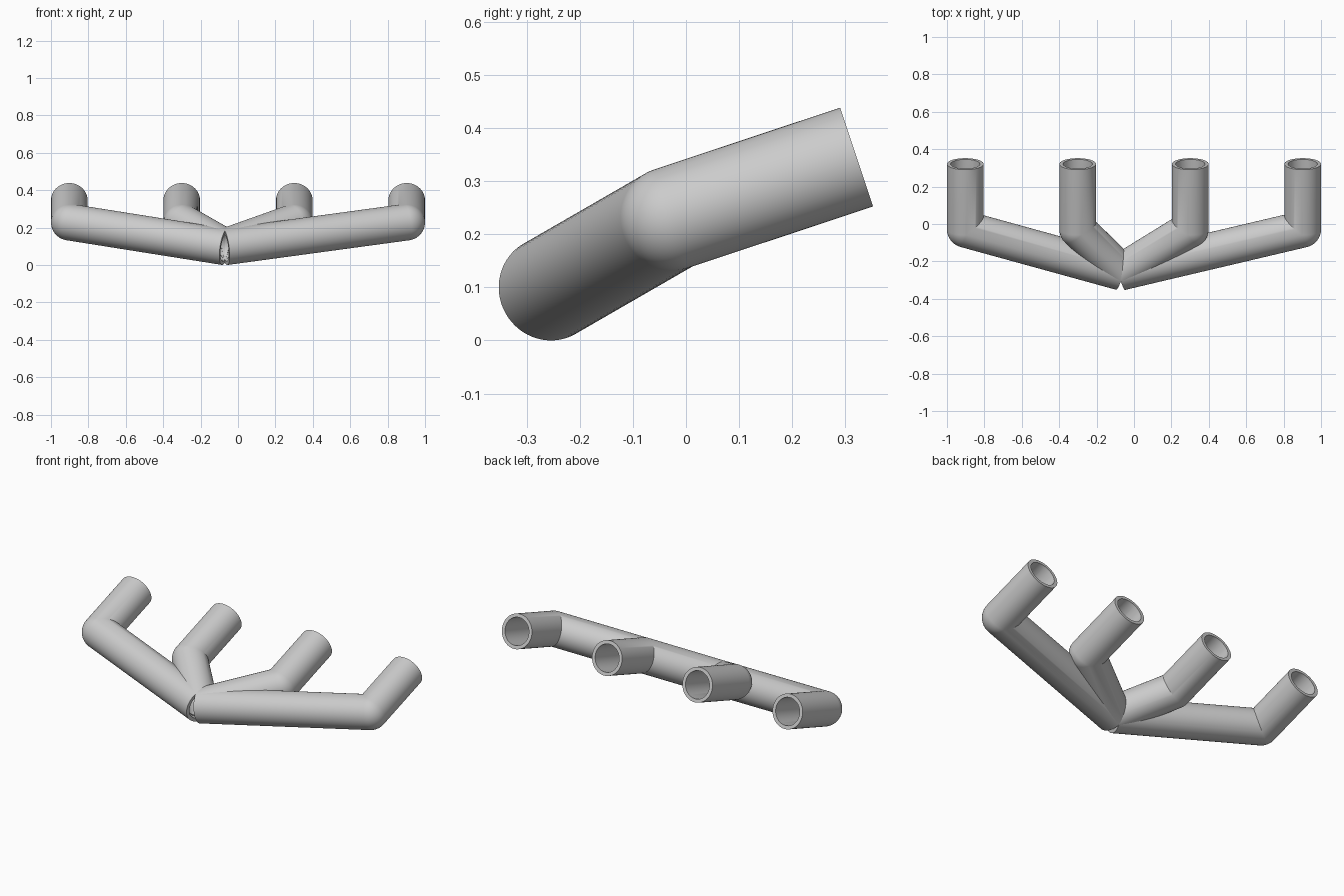
import bpy, bmesh
from math import sin, cos, pi, radians
from mathutils import Vector, Matrix

if "Cube" in bpy.data.objects:
    bpy.data.objects.remove(bpy.data.objects["Cube"], do_unlink=True)

OUTER, BORE = 0.098, 0.078
SIDES, STEPS = 64, 12
COLLECTOR = Vector((-0.07, -0.257, 0.097))

metal = bpy.data.materials.new("plain grey metal")
metal.use_nodes = True
grey = (0.6, 0.6, 0.6, 1)
metal.diffuse_color = grey
metal.node_tree.nodes["Principled BSDF"].inputs["Base Color"].default_value = grey


def sweep(bm, start, elbow, end, radius):
    """Tube wall with a ball-shaped outer bend and a mitred inner bend."""
    d1 = (elbow - start).normalized()
    d2 = (end - elbow).normalized()
    axis = d1.cross(d2).normalized()
    bend = d1.angle(d2)

    def outward(angle):
        return Matrix.Rotation(angle, 3, axis) @ d1.cross(axis)

    mitre = outward(bend / 2) / cos(bend / 2)

    def ring(centre, angle, at_elbow=False):
        verts = []
        for i in range(SIDES):
            a = 2 * pi * i / SIDES
            side = mitre if at_elbow and i > SIDES / 2 else outward(angle)
            verts.append(bm.verts.new(centre + radius * (cos(a) * axis + sin(a) * side)))
        return verts

    rings = [ring(start, 0)]
    rings += [ring(elbow, bend * k / STEPS, True) for k in range(STEPS + 1)]
    rings.append(ring(end, bend))
    for r, s in zip(rings, rings[1:]):
        bridge(bm, r, s)
    return rings[0], rings[-1]


def bridge(bm, r, s):
    for i in range(SIDES):
        j = (i + 1) % SIDES
        bm.faces.new((r[i], r[j], s[j], s[i]))


def pipe(name, x):
    start = Vector((x, 0.321, 0.345))
    elbow = Vector((x, -0.028, 0.229))
    bm = bmesh.new()
    # Outer wall, bore and the flat rims at both openings
    out_a, out_b = sweep(bm, start, elbow, COLLECTOR, OUTER)
    in_a, in_b = sweep(bm, start, elbow, COLLECTOR, BORE)
    bridge(bm, out_a, in_a)
    bridge(bm, out_b, in_b)
    bmesh.ops.remove_doubles(bm, verts=bm.verts[:], dist=0.00001)
    bmesh.ops.recalc_face_normals(bm, faces=bm.faces[:])
    mesh = bpy.data.meshes.new(name)
    bm.to_mesh(mesh)
    bm.free()
    mesh.materials.append(metal)
    obj = bpy.data.objects.new(name, mesh)
    bpy.context.collection.objects.link(obj)
    bpy.ops.object.select_all(action="DESELECT")
    obj.select_set(True)
    bpy.context.view_layer.objects.active = obj
    bpy.ops.object.shade_smooth_by_angle(angle=radians(30))


# Four pipes running from the back openings to the shared collector point
for side, sign in (("right", -1), ("left", 1)):
    pipe(side + "_outer_pipe", sign * 0.902)
    pipe(side + "_inner_pipe", sign * 0.301)
